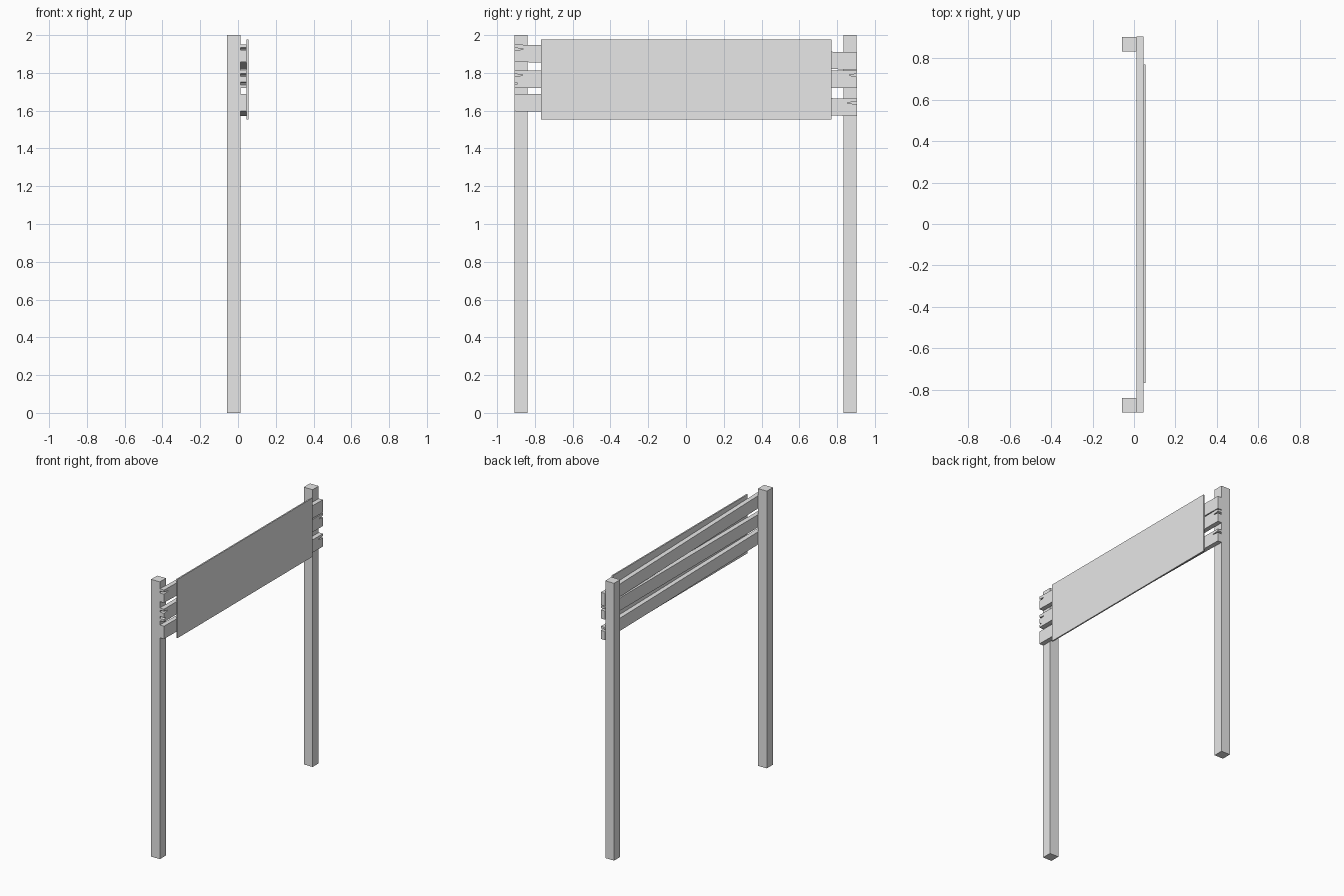
import bpy
import bmesh
from mathutils import Vector

cube = bpy.data.objects.get("Cube")
if cube:
    bpy.data.objects.remove(cube, do_unlink=True)

grey = bpy.data.materials.new("plain_grey")
grey.use_nodes = True
colour = (0.8, 0.8, 0.8, 1)
grey.diffuse_color = colour
grey.node_tree.nodes["Principled BSDF"].inputs["Base Color"].default_value = colour


def extrude_profile(name, points, x0, x1):
    """Extrude a (y, z) outline from x0 to x1."""
    bm = bmesh.new()
    face = bm.faces.new([bm.verts.new((x0, y, z)) for y, z in points])
    result = bmesh.ops.extrude_face_region(bm, geom=[face])
    moved = [v for v in result["geom"] if isinstance(v, bmesh.types.BMVert)]
    bmesh.ops.translate(bm, verts=moved, vec=Vector((x1 - x0, 0, 0)))
    bmesh.ops.recalc_face_normals(bm, faces=bm.faces)
    mesh = bpy.data.meshes.new(name)
    bm.to_mesh(mesh)
    bm.free()
    mesh.materials.append(grey)
    obj = bpy.data.objects.new(name, mesh)
    bpy.context.collection.objects.link(obj)
    return obj


def box(name, x0, x1, y0, y1, z0, z1):
    return extrude_profile(name, [(y0, z0), (y1, z0), (y1, z1), (y0, z1)], x0, x1)


def split(end, z, depth, half=0.007):
    """Outline of a tapered crack cut into a plank end, from bottom to top."""
    inner = end - depth if end > 0 else end + depth
    middle = (end + inner) / 2
    return [(end, z - half), (middle, z - half * 0.8), (inner, z - half * 0.4),
            (inner, z + half * 0.3), (middle, z + half * 0.4), (end, z + half)]


def plank(name, front_z, back_z, height, front_splits, back_splits):
    """Slightly tilted board with cracks in its ends, given as (z, depth)."""
    front, back = -0.908, 0.905
    outline = [(front, front_z), (back, back_z)]
    for z, depth in back_splits:
        outline += split(back, z, depth)
    outline += [(back, back_z + height), (front, front_z + height)]
    for z, depth in reversed(front_splits):
        outline += reversed(split(front, z, depth))
    return extrude_profile(name, outline, 0.012, 0.045)


# Two square posts
box("front_post", -0.058, 0.012, -0.908, -0.838, 0, 2)
box("back_post", -0.058, 0.012, 0.833, 0.903, 0, 2)

# Three weathered planks across the posts
plank("top_plank", 1.858, 1.817, 0.092, [(1.927, 0.045)], [])
plank("middle_plank", 1.72, 1.72, 0.092, [(1.744, 0.016), (1.789, 0.042)], [(1.789, 0.04)])
plank("bottom_plank", 1.597, 1.572, 0.092, [], [(1.642, 0.05)])

# Sign panel on the planks
box("sign_panel", 0.045, 0.055, -0.768, 0.77, 1.552, 1.976)
